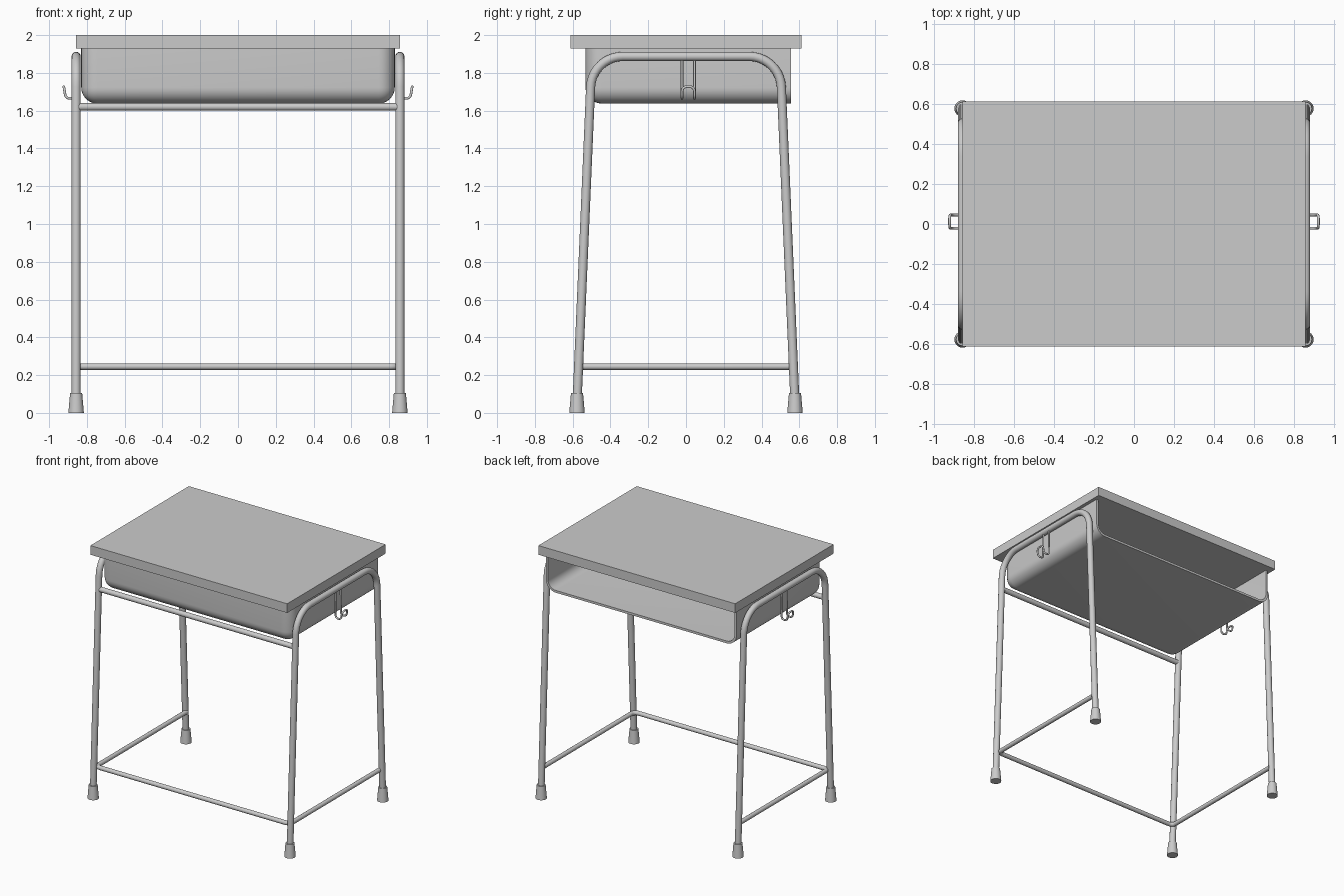
import bpy, bmesh
from math import tan
from mathutils import Vector

if "Cube" in bpy.data.objects:
    bpy.data.objects.remove(bpy.data.objects["Cube"])


def finish(obj, name):
    # apply modifiers / turn curves into mesh, then smooth
    bpy.ops.object.select_all(action='DESELECT')
    obj.select_set(True)
    bpy.context.view_layer.objects.active = obj
    bpy.ops.object.convert(target='MESH')
    obj = bpy.context.view_layer.objects.active
    bpy.ops.object.shade_smooth_by_angle(angle=0.7)
    obj.name = name
    return obj


def fillet(points, radii, steps=10):
    # round the inner corners of a polyline with circular arcs
    pts = [Vector(p) for p in points]
    out = [pts[0]]
    for a, p, b, r in zip(pts, pts[1:], pts[2:], radii):
        u, v = (a - p).normalized(), (b - p).normalized()
        half = u.angle(v) / 2
        d = r / tan(half)
        s, e = p + u * d, p + v * d
        c = p + (u + v).normalized() * (d * d + r * r) ** 0.5
        n0, n1 = (s - c).normalized(), (e - c).normalized()
        out += [c + n0.slerp(n1, i / steps) * r for i in range(steps + 1)]
    return out + [pts[-1]]


def tube(name, pts, r, res=6):
    cu = bpy.data.curves.new(name, 'CURVE')
    cu.dimensions = '3D'
    cu.bevel_depth = r
    cu.bevel_resolution = res
    cu.use_fill_caps = True
    sp = cu.splines.new('POLY')
    sp.points.add(len(pts) - 1)
    for q, p in zip(sp.points, pts):
        q.co = (*p, 1)
    obj = bpy.data.objects.new(name, cu)
    bpy.context.collection.objects.link(obj)
    return finish(obj, name)


def box(bm, lo, hi):
    verts = bmesh.ops.create_cube(bm, size=1)['verts']
    for v in verts:
        v.co = [(a + b) / 2 + c * (b - a) for a, b, c in zip(lo, hi, v.co)]


def mesh_object(name, bm):
    me = bpy.data.meshes.new(name)
    bm.to_mesh(me)
    bm.free()
    obj = bpy.data.objects.new(name, me)
    bpy.context.collection.objects.link(obj)
    return obj


# desktop board
bm = bmesh.new()
box(bm, (-0.857, -0.612, 1.928), (0.857, 0.612, 2.0))
mesh_object('desktop', bm)

# book tray: rounded box, open at the back and top
x, y0, y1, z0, z1 = 0.83, -0.532, 0.557, 1.638, 1.93
bm = bmesh.new()
box(bm, (-x, y0, z0), (x, y1, z1))
rounded = []
for e in bm.edges:
    m = (e.verts[0].co + e.verts[1].co) / 2
    at_front, at_bottom = abs(m.y - y0) < 1e-4, abs(m.z - z0) < 1e-4
    at_side = abs(abs(m.x) - x) < 1e-4
    if at_front + at_bottom + at_side == 2:
        rounded.append(e)
bmesh.ops.bevel(bm, geom=rounded, offset=0.085, segments=8, profile=0.5, affect='EDGES')
bm.normal_update()
open_faces = [f for f in bm.faces if f.normal.z > 0.999 or f.normal.y > 0.999]
bmesh.ops.delete(bm, geom=open_faces, context='FACES')
tray = mesh_object('book_tray', bm)
shell = tray.modifiers.new('shell', 'SOLIDIFY')
shell.thickness = 0.018
shell.offset = -1
finish(tray, 'book_tray')

# side frames, rubber feet and bag hooks
for s, side in ((1, 'right'), (-1, 'left')):
    lx = s * 0.857
    tube(side + '_leg_frame', fillet(
        [(lx, -0.578, 0.03), (lx, -0.498, 1.887), (lx, 0.498, 1.887), (lx, 0.578, 0.03)],
        (0.17, 0.17)), 0.024)

    for y, end in ((-0.577, 'front'), (0.577, 'back')):
        bpy.ops.mesh.primitive_cone_add(vertices=24, radius1=0.041, radius2=0.032,
                                        depth=0.105, location=(lx, y, 0.0525))
        finish(bpy.context.object, f'{side}_{end}_foot')

    ya, yb = -0.021, 0.045
    profile = [(0.862, 1.88), (0.865, 1.665), (0.912, 1.665), (0.922, 1.727)]
    path = [(s * px, ya, pz) for px, pz in profile]
    path += [(s * px, yb, pz) for px, pz in reversed(profile)]
    tube(side + '_bag_hook', fillet(path, (0.02, 0.025, 0.025, 0.025, 0.025, 0.02), 5),
         0.007, 3)

# rail under the tray front
tube('upper_front_rail', [(-0.85, -0.509, 1.62), (0.85, -0.509, 1.62)], 0.02)

# lower U-shaped stretcher, open at the back
tube('lower_stretcher', fillet(
    [(-0.845, 0.567, 0.245), (-0.845, -0.562, 0.245),
     (0.845, -0.562, 0.245), (0.845, 0.567, 0.245)], (0.04, 0.04)), 0.017)
